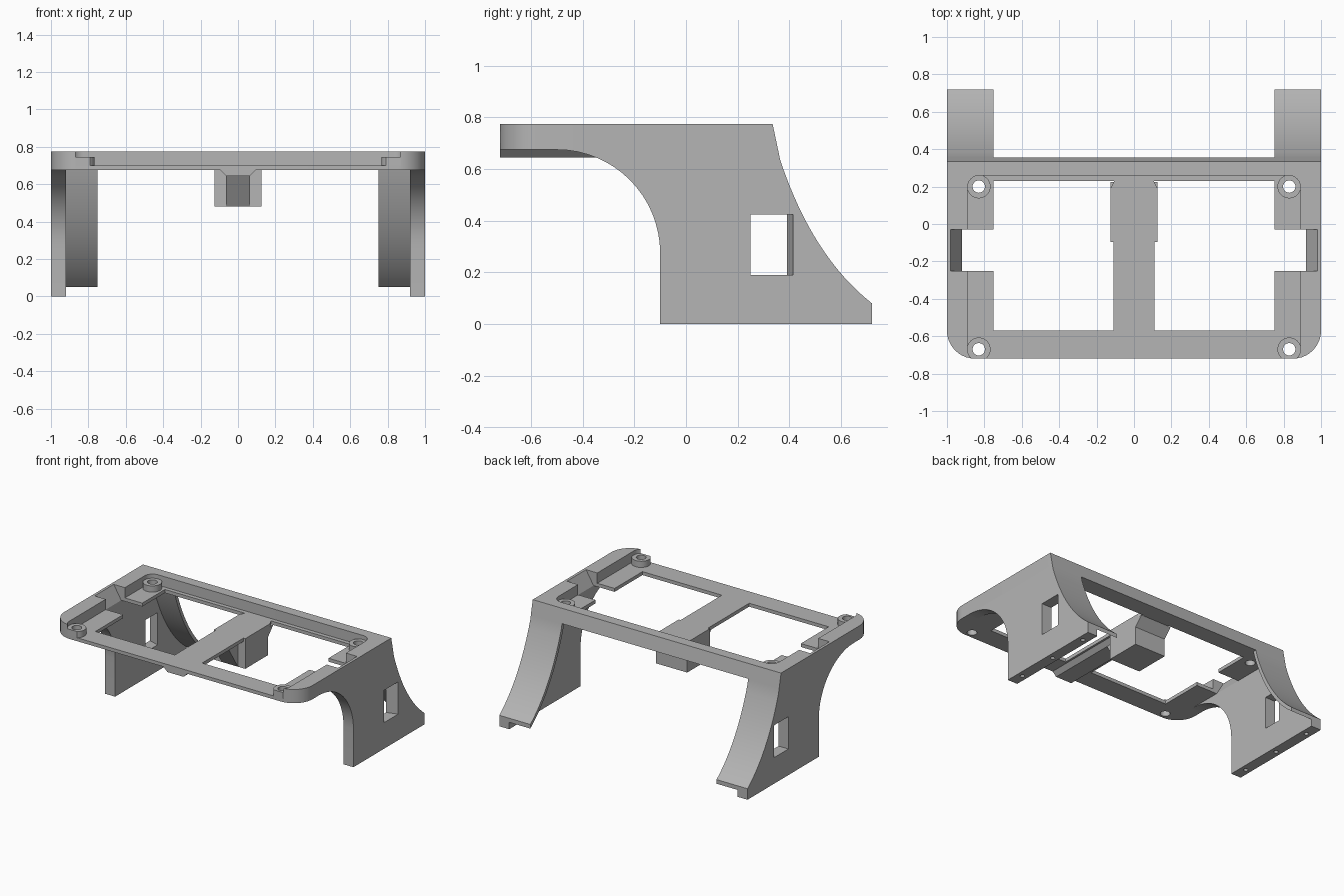
import bpy, bmesh, math
from mathutils import Vector

old = bpy.data.objects.get("Cube")
if old:
    bpy.data.objects.remove(old, do_unlink=True)

grey = bpy.data.materials.new("plain grey")
grey.use_nodes = True
colour = (0.46, 0.46, 0.46, 1)
grey.diffuse_color = colour
grey.node_tree.nodes["Principled BSDF"].inputs["Base Color"].default_value = colour


def prism(name, pts, axis, a, b, bevel=None):
    """Extrude a 2D outline along an axis from a to b."""
    def place(p, t):
        return {"x": (t, p[0], p[1]), "y": (p[0], t, p[1]), "z": (p[0], p[1], t)}[axis]
    bm = bmesh.new()
    lo = [bm.verts.new(place(p, a)) for p in pts]
    hi = [bm.verts.new(place(p, b)) for p in pts]
    bm.faces.new(lo)
    bm.faces.new(hi[::-1])
    n = len(pts)
    for i in range(n):
        j = (i + 1) % n
        bm.faces.new((lo[j], lo[i], hi[i], hi[j]))
    bmesh.ops.recalc_face_normals(bm, faces=bm.faces)
    if bevel:
        rule, radius = bevel
        edges = [e for e in bm.edges
                 if all(rule(v.co) for v in e.verts)
                 and abs(e.verts[0].co.z - e.verts[1].co.z) > 0.01
                 and abs(e.verts[0].co.x - e.verts[1].co.x) < 0.001]
        bmesh.ops.bevel(bm, geom=edges, offset=radius, segments=10,
                        profile=0.5, affect="EDGES")
    me = bpy.data.meshes.new(name)
    bm.to_mesh(me)
    bm.free()
    me.materials.append(grey)
    ob = bpy.data.objects.new(name, me)
    bpy.context.collection.objects.link(ob)
    return ob


def box(name, x0, x1, y0, y1, z0, z1, bevel=None):
    return prism(name, [(x0, y0), (x1, y0), (x1, y1), (x0, y1)], "z", z0, z1, bevel)


def disc(name, x, y, r, z0, z1, n=32):
    ring = [(x + r * math.cos(k * math.tau / n), y + r * math.sin(k * math.tau / n))
            for k in range(n)]
    return prism(name, ring, "z", z0, z1)


def activate(ob):
    bpy.ops.object.select_all(action="DESELECT")
    ob.select_set(True)
    bpy.context.view_layer.objects.active = ob


def cut(ob, *cutters):
    for c in cutters:
        c.hide_render = True
        mod = ob.modifiers.new("cut", "BOOLEAN")
        mod.operation = "DIFFERENCE"
        mod.solver = "EXACT"
        mod.object = c
        activate(ob)
        bpy.ops.object.modifier_apply(modifier=mod.name)
        bpy.data.objects.remove(c, do_unlink=True)


def mirrored(pts, s):
    return [(s * p[0], p[1]) for p in pts]


TOP, FLOOR, UNDER = 0.775, 0.70, 0.675
parts = []

# Top frame: slanted rear face, rounded front corners, recess open at the front
frame = prism("top_frame", [(-0.72, UNDER), (-0.72, TOP), (0.335, TOP), (0.356, UNDER)],
              "x", -1, 1, (lambda c: c.y < 0, 0.15))
cut(frame,
    box("recess", -0.89, 0.89, -0.735, 0.26, FLOOR, 0.9, (lambda c: True, 0.064)),
    box("opening", -0.75, 0.75, -0.57, 0.23, 0.5, 0.9))
parts.append(frame)

# Screw bosses
for s in (-1, 1):
    for y, place in ((0.2, "rear"), (-0.67, "front")):
        cut(frame, disc("hole", s * 0.83, y, 0.033, 0.6, 0.9))
        boss = disc(f"{place}_boss", s * 0.83, y, 0.063, FLOOR, 0.745)
        cut(boss, disc("hole", s * 0.83, y, 0.033, 0.6, 0.9),
            box("trim", -2, 2, -1, -0.72, 0.5, 1))
        parts.append(boss)

# Slanted side notches through the rim
notch = [(0.7, 0.6), (0.92, 0.6), (0.92, UNDER), (0.98, TOP), (0.98, 0.85), (0.7, 0.85)]
for s in (-1, 1):
    cut(frame, prism("notch", mirrored(notch, s), "y", -0.25, -0.03))

# Curves shared by the legs
arch = [(-0.5 + 0.4 * math.sin(k * math.pi / 32), 0.275 + 0.4 * math.cos(k * math.pi / 32))
        for k in range(17)]
p0, p1, p2 = Vector((0.364, 0.636)), Vector((0.488, 0.262)), Vector((0.72, 0.08))
rear, inner = [(0.356, UNDER)], [(0.328, UNDER)]
for k in range(17):
    t = k / 16
    p = p0 * (1 - t) ** 2 + p1 * 2 * t * (1 - t) + p2 * t * t
    d = ((p1 - p0) * (1 - t) + (p2 - p1) * t).normalized()
    rear.append(tuple(p))
    inner.append((p.x + d.y * 0.024, p.y - d.x * 0.024))
inner[-1] = (0.72, 0.05)

# Legs: side wall with tapered window and foot holes, plus curved rear flange
window = [(1.02, 0.25), (0.9, 0.25), (0.9, 0.384), (1.02, 0.421)]
for s, side in ((1, "left"), (-1, "right")):
    wall = prism(f"{side}_leg", arch + [(-0.1, 0), (0.72, 0)] + rear[::-1],
                 "x", s * 0.92, s)
    cut(wall, prism("window", mirrored(window, s), "z", 0.19, 0.425))
    for y in (0, 0.31, 0.62):
        cut(wall, disc("foot_hole", s * 0.96, y, 0.015, -0.1, 0.06, 16))
    flange = prism(f"{side}_flange", rear + inner[::-1], "x", s * 0.75, s * 0.92)
    parts += [wall, flange]

# Centre bar, wider and chamfered towards the rear
half = [(0.11, -0.57), (0.11, -0.095), (0.125, -0.095), (0.125, 0.19), (0.105, 0.23)]
parts.append(prism("centre_bar", half + mirrored(half, -1)[::-1], "z", UNDER, FLOOR))

# Ridge under the bar, ramp and hanging block
parts.append(prism("bar_ridge", [(-0.095, UNDER), (0.095, UNDER), (0.065, 0.645),
                                 (-0.065, 0.645)], "y", -0.72, -0.095))
parts.append(prism("ridge_ramp", [(-0.2, 0.645), (-0.095, 0.645), (-0.095, 0.48)],
                   "x", -0.065, 0.065))
parts.append(prism("hanging_block", [(-0.095, 0.48), (0.165, 0.48), (0.165, 0.61),
                                     (0.225, UNDER), (-0.095, UNDER)],
                   "x", -0.125, 0.125))

for ob in parts:
    activate(ob)
    bpy.ops.object.shade_smooth_by_angle(angle=math.radians(25))
